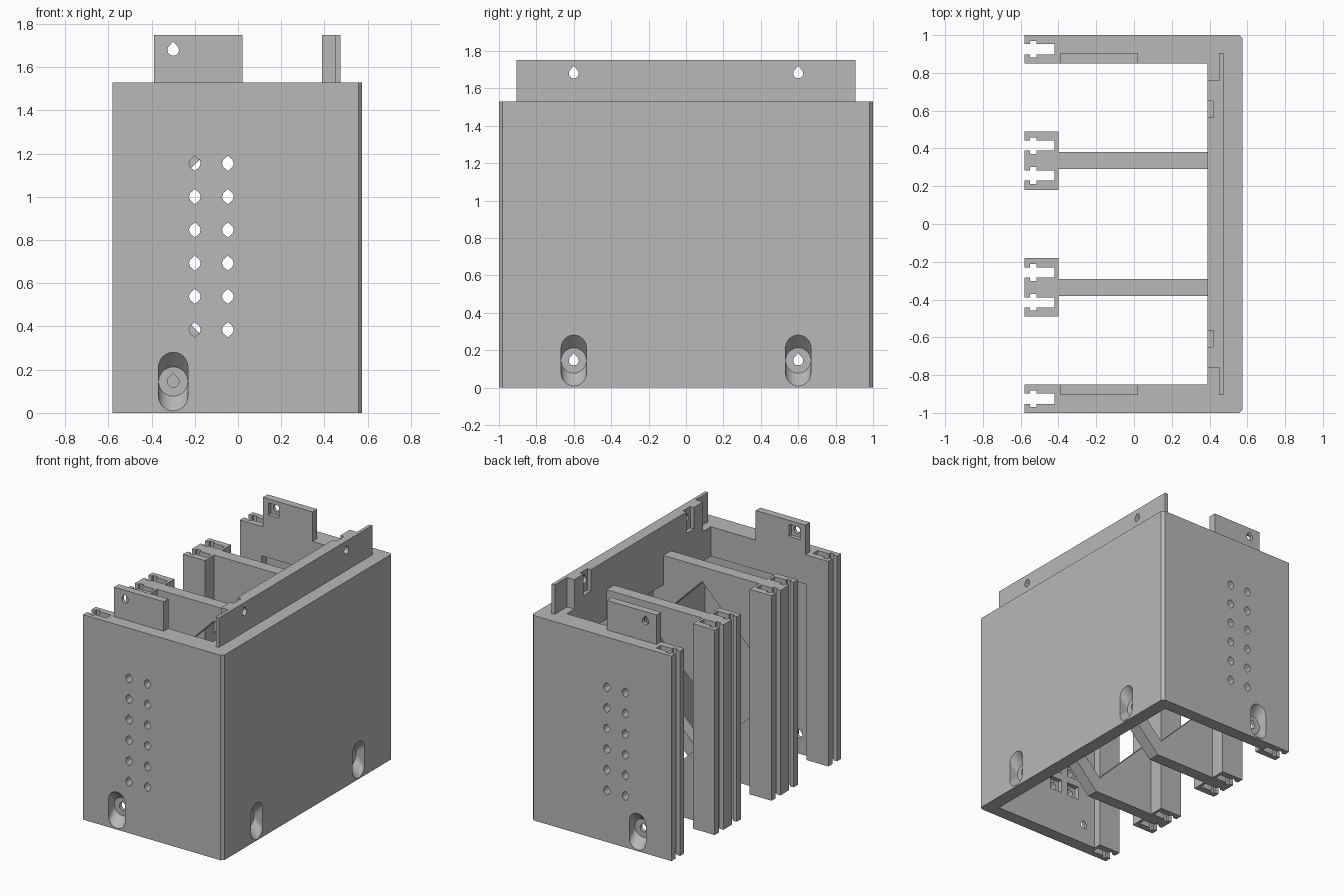
import bpy, bmesh, math
from mathutils import Vector

cube = bpy.data.objects.get("Cube")
if cube:
    bpy.data.objects.remove(cube, do_unlink=True)

grey = bpy.data.materials.new("plain grey")
grey.use_nodes = True
COLOUR = (0.48, 0.48, 0.48, 1)
grey.diffuse_color = COLOUR
grey.node_tree.nodes["Principled BSDF"].inputs["Base Color"].default_value = COLOUR

HEIGHT, LIP = 1.53, 1.31      # wall top, underside of the inner rim
TAB_TOP = 1.75
OUT_X, IN_X, RIM_X = 0.575, 0.475, 0.39
IN_Y, RIM_Y = 0.905, 0.85
FRONT_X, POST_X = -0.58, -0.40


def finish(bm, name):
    bmesh.ops.recalc_face_normals(bm, faces=bm.faces)
    mesh = bpy.data.meshes.new(name)
    bm.to_mesh(mesh)
    bm.free()
    mesh.materials.append(grey)
    obj = bpy.data.objects.new(name, mesh)
    bpy.context.collection.objects.link(obj)
    return obj


def place(axis, a, b, depth):
    return {"x": Vector((depth, a, b)), "y": Vector((a, depth, b)),
            "z": Vector((a, b, depth))}[axis]


def prism(name, outline, axis, lo, hi):
    """Extrude a flat outline along one axis."""
    bm = bmesh.new()
    verts = [bm.verts.new(place(axis, a, b, lo)) for a, b in outline]
    face = bm.faces.new(verts)
    new = bmesh.ops.extrude_face_region(bm, geom=[face])["geom"]
    moved = [v for v in new if isinstance(v, bmesh.types.BMVert)]
    bmesh.ops.translate(bm, verts=moved, vec=place(axis, 0, 0, hi - lo))
    return finish(bm, name)


def box(name, x0, x1, y0, y1, z0, z1):
    return prism(name, [(x0, y0), (x1, y0), (x1, y1), (x0, y1)], "z", z0, z1)


def cut(target, cutter):
    cutter.hide_render = True
    mod = target.modifiers.new("cut", "BOOLEAN")
    mod.operation, mod.solver, mod.object = "DIFFERENCE", "EXACT", cutter
    bpy.context.view_layer.objects.active = target
    bpy.ops.object.modifier_apply(modifier=mod.name)
    bpy.data.objects.remove(cutter, do_unlink=True)


def ring(a, b, r, count=24):
    return [(a + r * math.cos(math.tau * i / count),
             b + r * math.sin(math.tau * i / count)) for i in range(count)]


def teardrop(a, b, r=0.027):
    arc = [math.radians(d) for d in range(-210, 31, 30)]
    return [(a, b + 1.45 * r)] + [(a + r * math.cos(t), b + r * math.sin(t)) for t in arc]


def lens(a, b):
    half = [(0, 0.035), (0.022, 0.016), (0.027, 0), (0.022, -0.016)]
    return [(a + u, b + v) for u, v in half] + [(a - u, b - v) for u, v in half]


def bolt_recess(target, axis, a, b, surface, inner):
    """Flared screw recess from the outside, then a through hole."""
    side = 1 if surface > 0 else -1
    floor = surface - side * 0.068
    bm = bmesh.new()
    for p, q in ring(a, b, 0.068):
        bm.verts.new(place(axis, p, q, floor))
        for shift in (-0.068, 0.068):
            bm.verts.new(place(axis, p, q + shift, surface))
            bm.verts.new(place(axis, p, q + shift, surface + side * 0.05))
    bmesh.ops.convex_hull(bm, input=bm.verts)
    cut(target, finish(bm, "recess_cutter"))
    lo, hi = sorted((inner - side * 0.05, surface))
    cut(target, prism("hole_cutter", teardrop(a, b), axis, lo, hi))


def rail_slot(target, y):
    """Vertical cross-shaped guide slot, open toward -x."""
    half = [(-0.63, 0.027), (-0.55, 0.027), (-0.55, 0.044), (-0.515, 0.044),
            (-0.515, 0.027), (-0.42, 0.027)]
    outline = [(x, y + w) for x, w in half] + [(x, y - w) for x, w in reversed(half)]
    cut(target, prism("slot_cutter", outline, "z", -0.1, HEIGHT + 0.1))


# Three-sided shell with an inner rim at the top
half = [(FRONT_X, RIM_Y), (FRONT_X, 1), (OUT_X - 0.018, 1), (OUT_X, 0.982)]
inner = [(RIM_X, -RIM_Y), (RIM_X, RIM_Y)]
shell = prism("shell", inner + half + [(x, -y) for x, y in reversed(half)], "z", 0, HEIGHT)
cut(shell, box("cavity_cutter", POST_X, IN_X, -IN_Y, IN_Y, -0.1, LIP))

for s in (-1, 1):
    rail_slot(shell, s * 0.925)
    bolt_recess(shell, "y", -0.30, 0.145, s * 1.0, s * IN_Y)
    bolt_recess(shell, "x", s * 0.60, 0.145, OUT_X, IN_X)
    # Two columns of small holes, each with a square pocket inside
    for x in (-0.20, -0.047):
        for row in range(6):
            z = 0.385 + row * 0.154
            lo, hi = sorted((s * 0.8, s * 1.1))
            cut(shell, prism("hole_cutter", lens(x, z), "y", lo, hi))
            lo, hi = sorted((s * 0.88, s * 0.94))
            cut(shell, box("pocket_cutter", x - 0.05, x + 0.05, lo, hi, z - 0.05, z + 0.05))

# Long tab on top of the closed wall, thinner at its ends
step = [(IN_X, -IN_Y), (IN_X, IN_Y), (0.45, IN_Y), (0.45, 0.76), (RIM_X, 0.76),
        (RIM_X, -0.76), (0.45, -0.76), (0.45, -IN_Y)]
long_tab = prism("long_tab", step, "z", HEIGHT, TAB_TOP)
for s in (-1, 1):
    y = s * 0.607
    cut(long_tab, box("nut_cutter", 0.3, 0.42, y - 0.043, y + 0.043, 1.59, 1.85))
    cut(long_tab, prism("hole_cutter", teardrop(s * 0.60, 1.68), "x", 0.35, 0.55))

# Short tabs on the side walls
for s, side in ((-1, "front"), (1, "back")):
    lo, hi = sorted((s * RIM_Y, s * IN_Y))
    tab = box(side + "_tab", -0.39, 0.02, lo, hi, HEIGHT, TAB_TOP)
    cut(tab, prism("hole_cutter", teardrop(-0.30, 1.68), "y", lo - 0.1, hi + 0.1))
    lo, hi = sorted((s * 0.8, s * 0.88))
    cut(tab, box("nut_cutter", -0.345, -0.255, lo, hi, 1.63, 1.72))

# Dividers: a lower and an upper web around a diamond opening, and a slotted post
lower = [(POST_X, 0), (0.10, 0), (IN_X, 0.375), (IN_X, 0.525), (0.07, 0.12), (POST_X, 0.59)]
upper = [(POST_X, 0.95), (0.07, 1.42), (IN_X, 1.015), (IN_X, LIP), (RIM_X, LIP),
         (RIM_X, HEIGHT), (POST_X, HEIGHT)]
for s, side in ((-1, "front"), (1, "back")):
    lo, hi = sorted((s * 0.29, s * 0.38))
    prism(side + "_divider_lower_web", lower, "y", lo, hi)
    prism(side + "_divider_upper_web", upper, "y", lo, hi)
    lo, hi = sorted((s * 0.18, s * 0.49))
    post = box(side + "_divider_post", FRONT_X, POST_X, lo, hi, 0, HEIGHT)
    for y in (0.257, 0.415):
        rail_slot(post, s * y)
